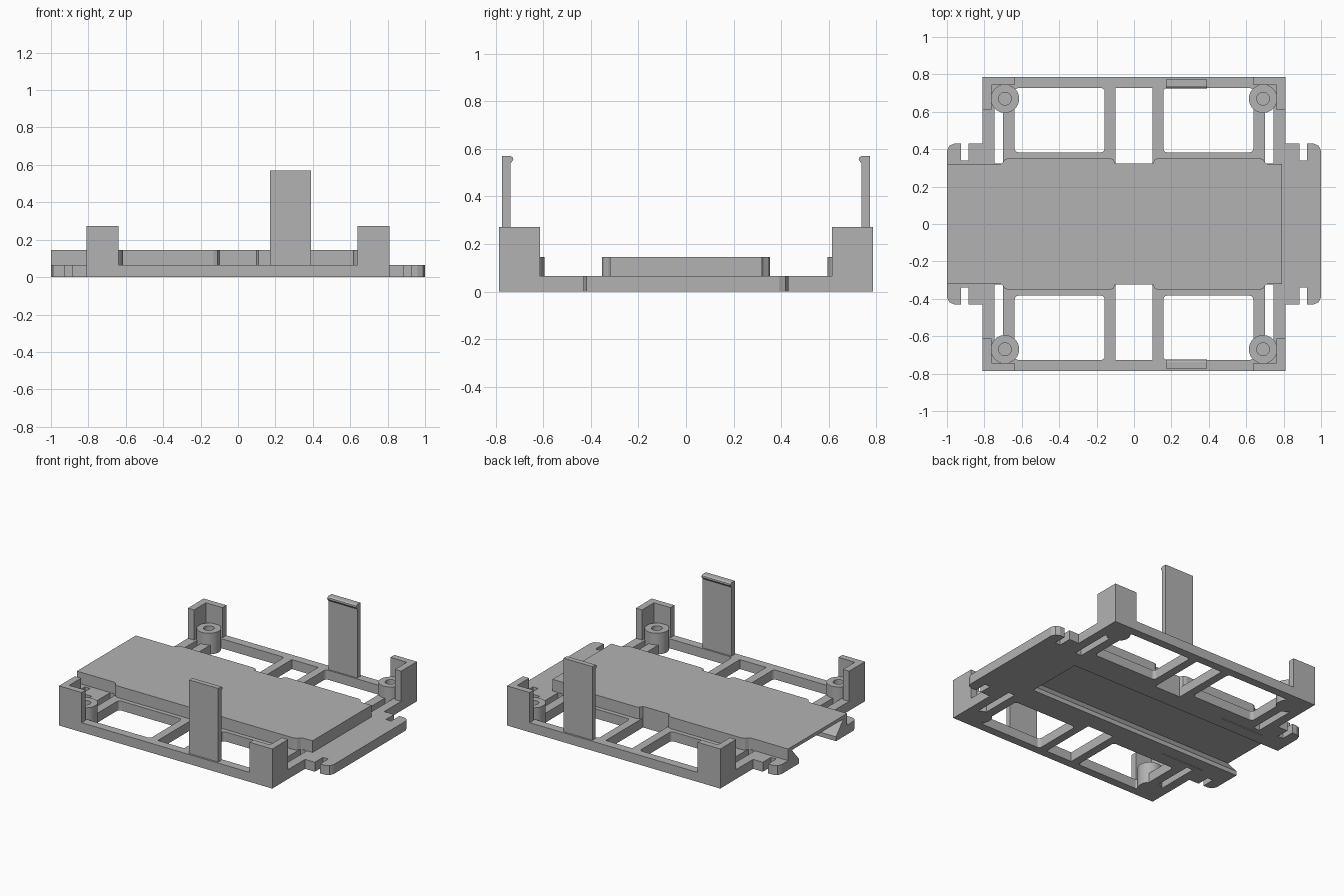
import bpy, bmesh, math
from mathutils import Matrix, Vector

old = bpy.data.objects.get("Cube")
if old:
    bpy.data.objects.remove(old)

grey = bpy.data.materials.new("light_grey_plastic")
grey.use_nodes = True
colour = (0.45, 0.45, 0.45, 1)
grey.diffuse_color = colour
grey.node_tree.nodes["Principled BSDF"].inputs["Base Color"].default_value = colour

BASE, DECK, WALL = 0.065, 0.145, 0.272
SIGNS = [(sx, sy) for sx in (-1, 1) for sy in (-1, 1)]


def prism(name, outline, low, high, along_x=False):
    """Extrude an outline along z, or a (y, z) outline along x."""
    bm = bmesh.new()
    verts = [bm.verts.new((low, a, b) if along_x else (a, b, low)) for a, b in outline]
    face = bm.faces.new(verts)
    new = bmesh.ops.extrude_face_region(bm, geom=[face])["geom"]
    step = Vector((high - low, 0, 0) if along_x else (0, 0, high - low))
    bmesh.ops.translate(bm, verts=[v for v in new if isinstance(v, bmesh.types.BMVert)], vec=step)
    bmesh.ops.recalc_face_normals(bm, faces=bm.faces)
    mesh = bpy.data.meshes.new(name)
    bm.to_mesh(mesh)
    bm.free()
    mesh.materials.append(grey)
    obj = bpy.data.objects.new(name, mesh)
    bpy.context.collection.objects.link(obj)
    return obj


def cut(obj, cutters):
    """Subtract each cutter, bake the result and discard the cutters."""
    for cutter in cutters:
        mod = obj.modifiers.new("cut", "BOOLEAN")
        mod.operation = "DIFFERENCE"
        mod.solver = "EXACT"
        mod.object = cutter
    bpy.context.view_layer.update()
    graph = bpy.context.evaluated_depsgraph_get()
    baked = bpy.data.meshes.new_from_object(obj.evaluated_get(graph))
    obj.modifiers.clear()
    obj.data = baked
    for cutter in cutters:
        bpy.data.objects.remove(cutter)


def rect(x0, x1, y0, y1, r=0):
    """Rectangle outline with optional rounded corners."""
    if not r:
        return [(x0, y0), (x1, y0), (x1, y1), (x0, y1)]
    corners = [(x1 - r, y1 - r), (x0 + r, y1 - r), (x0 + r, y0 + r), (x1 - r, y0 + r)]
    return [(cx + r * math.cos(a), cy + r * math.sin(a))
            for q, (cx, cy) in enumerate(corners)
            for a in [math.pi / 2 * (q + k / 4) for k in range(5)]]


def circle(cx, cy, r, n=40):
    return [(cx + r * math.cos(2 * math.pi * k / n), cy + r * math.sin(2 * math.pi * k / n))
            for k in range(n)]


def flip(points, sx, sy):
    return [(x * sx, y * sy) for x, y in points]


def channel():
    """Flared cable channel, open at one end."""
    half = [(0.2, -0.02), (0.2, 0.03), (0.28, 0.122)]
    return prism("channel_cutter", half + flip(half[::-1], -1, 1), -1.02, 0.65, True)


# base plate with notched end tabs
quarter = [(1, 0.39), (0.988, 0.418), (0.96, 0.43), (0.925, 0.43), (0.925, 0.34),
           (0.885, 0.34), (0.885, 0.43), (0.81, 0.43), (0.81, 0.785)]
upper = quarter + flip(quarter[::-1], -1, 1)
plate = prism("base_plate", upper + flip(upper[::-1], 1, -1), 0, BASE)

# windows, narrow side slots and channel cut through the plate
holes = [channel()]
for sy in (-1, 1):
    holes.append(prism("centre_cutter", flip(rect(-0.1, 0.1, 0.323, 0.727), 1, sy), -0.1, 0.2))
    holes.append(prism("slit_cutter", flip(rect(-0.8, -0.47, 0.284, 0.29), 1, sy), -0.1, 0.05))
for sx, sy in SIGNS:
    holes.append(prism("window_cutter", flip(rect(0.157, 0.638, 0.383, 0.727, 0.02), sx, sy), -0.1, 0.2))
    holes.append(prism("slot_cutter", flip(rect(0.7, 0.747, 0.323, 0.64), sx, sy), -0.1, 0.2))
cut(plate, holes)

# raised cover with four widened stretches
side = [(0.79, 0.32), (0.715, 0.32), (0.705, 0.325), (0.69, 0.345), (0.67, 0.353),
        (0.13, 0.353), (0.11, 0.345), (0.1, 0.323)]
top = side + flip(side[::-1], -1, 1)
top[-1] = (-1, 0.32)
cover = prism("raised_cover", top + flip(top[::-1], 1, -1), BASE, DECK)
cut(cover, [channel()])

# corner walls and screw posts
for sx, sy in SIGNS:
    tag = ("left" if sx > 0 else "right") + ("_back" if sy > 0 else "_front")
    corner = [(0.81, 0.785), (0.638, 0.785), (0.638, 0.742), (0.763, 0.742),
              (0.763, 0.613), (0.81, 0.613)]
    prism("corner_wall_" + tag, flip(corner, sx, sy), BASE, WALL)
    centre = (0.69 * sx, 0.67 * sy)
    post = prism("screw_post_" + tag, circle(*centre, 0.076), 0, DECK)
    cut(post, [prism("bore_cutter", circle(*centre, 0.034), 0.03, 0.2)])
    bpy.ops.object.select_all(action="DESELECT")
    post.select_set(True)
    bpy.context.view_layer.objects.active = post
    bpy.ops.object.shade_smooth_by_angle(angle=math.radians(30))

# tall snap clips with inward hooks
hook = [(0.772, BASE), (0.772, 0.57), (0.738, 0.57), (0.727, 0.563), (0.725, 0.553),
        (0.738, 0.538), (0.738, BASE)]
for sy, tag in ((-1, "front"), (1, "back")):
    prism("snap_clip_" + tag, flip(hook, sy, 1), 0.17, 0.39, True)
